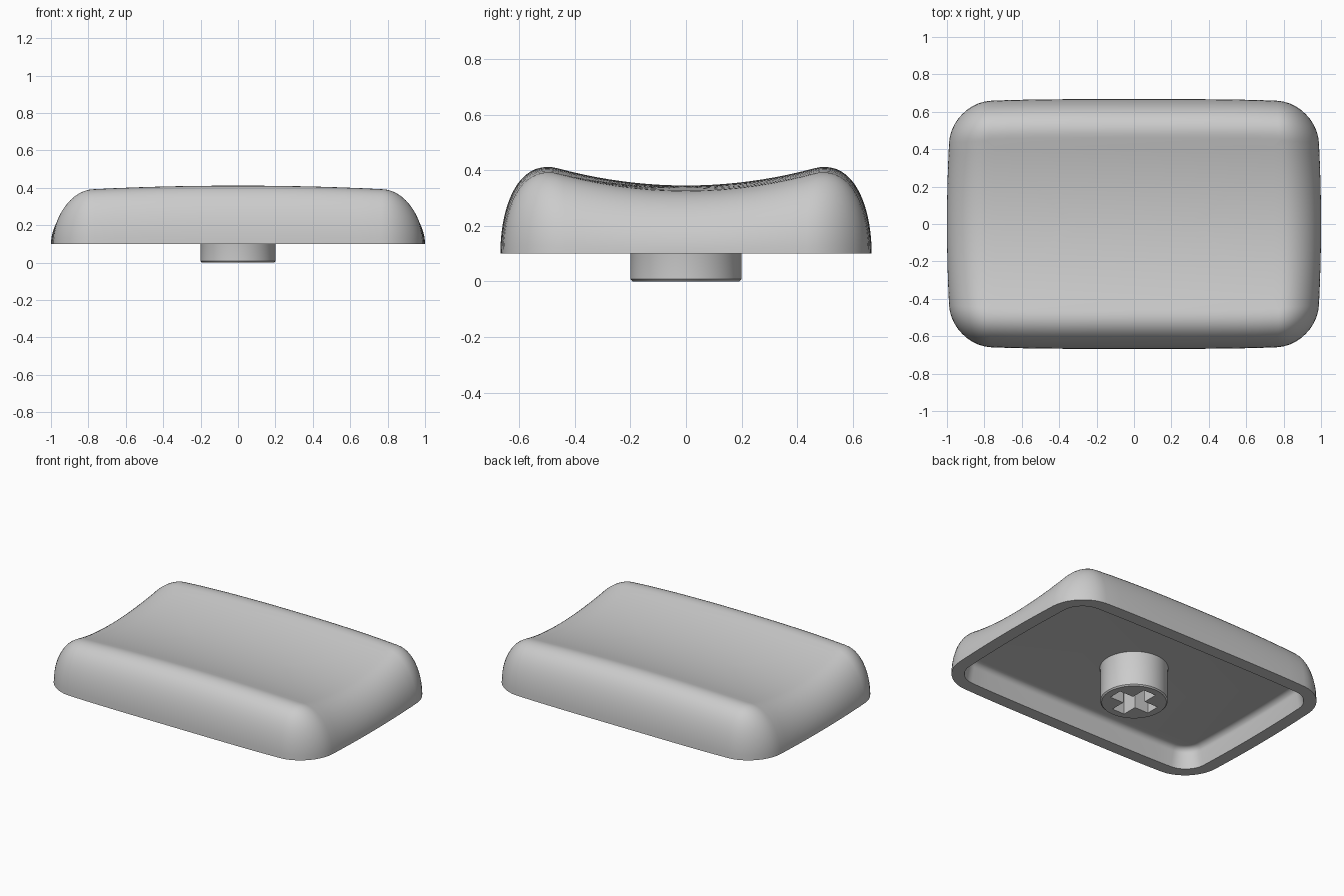
import bpy, bmesh, math

if "Cube" in bpy.data.objects:
    bpy.data.objects.remove(bpy.data.objects["Cube"], do_unlink=True)

grey = bpy.data.materials.new("light grey plastic")
grey.use_nodes = True
grey.diffuse_color = (0.6, 0.6, 0.6, 1)
grey.node_tree.nodes["Principled BSDF"].inputs["Base Color"].default_value = (0.6, 0.6, 0.6, 1)

HALF_X, HALF_Y, CORNER, ROUND, BASE = 0.975, 0.645, 0.21, 0.2, 0.1


def make_object(name, bm):
    bmesh.ops.recalc_face_normals(bm, faces=bm.faces)
    mesh = bpy.data.meshes.new(name)
    bm.to_mesh(mesh)
    bm.free()
    mesh.materials.append(grey)
    ob = bpy.data.objects.new(name, mesh)
    bpy.context.collection.objects.link(ob)
    return ob


def shade(ob):
    bpy.ops.object.select_all(action="DESELECT")
    ob.select_set(True)
    bpy.context.view_layer.objects.active = ob
    bpy.ops.object.shade_smooth_by_angle(angle=math.radians(35))


def loft(rings, cap_start=True, cap_end=True):
    """Skin a list of equally long closed rings."""
    bm = bmesh.new()
    loops = [[bm.verts.new(p) for p in ring] for ring in rings]
    for a, b in zip(loops, loops[1:]):
        for i in range(len(a)):
            j = (i + 1) % len(a)
            bm.faces.new((a[i], a[j], b[j], b[i]))
    if cap_start:
        bm.faces.new(loops[0][::-1])
    if cap_end:
        bm.faces.new(loops[-1])
    bmesh.ops.remove_doubles(bm, verts=bm.verts, dist=0.0002)
    return bm


def outline(inset):
    """Rounded rectangle with softly bowed sides, moved inward by inset."""
    hx, hy = HALF_X - inset, HALF_Y - inset
    r = max(CORNER - inset, 0)
    arcs = []
    for k, (sx, sy) in enumerate([(1, 1), (-1, 1), (-1, -1), (1, -1)]):
        angles = [(k + i / 10) * math.pi / 2 for i in range(11)]
        arcs.append([(sx * (hx - r) + r * math.cos(t), sy * (hy - r) + r * math.sin(t))
                     for t in angles])
    points = []
    for k, arc in enumerate(arcs):
        points += arc
        (x0, y0), (x1, y1) = arc[-1], arcs[(k + 1) % 4][0]
        points += [(x0 + (x1 - x0) * i / 14, y0 + (y1 - y0) * i / 14) for i in range(1, 14)]
    return [(x * (1 + 0.0256 * (1 - (y / HALF_Y) ** 2)),
             y * (1 + 0.035 * (1 - (x / HALF_X) ** 4))) for x, y in points]


def flat_ring(inset, z):
    return [(x, y, z) for x, y in outline(inset)]


def top_ring(inset, rise):
    """Ring on the dished top, blended down to the base by rise."""
    return [(x, y, BASE + rise * (0.345 + 0.29 * y * y - 0.03 * x * x - BASE))
            for x, y in outline(inset)]


# Cap shell: hollow underside, rim, rounded wall, dished top
rings = []
for i in range(7):
    t = i / 6 * math.pi / 2
    rings.append(flat_ring(0.14 - 0.04 * math.sin(t), 0.19 + 0.04 * math.cos(t)))
rings.append(flat_ring(0.08, BASE))
for i in range(17):
    t = i / 16 * math.pi / 2
    rings.append(top_ring(ROUND * (1 - math.cos(t)), math.sin(t)))
for i in range(1, 11):
    rings.append(top_ring(ROUND + (HALF_Y - ROUND) * i / 10, 1))
cap = make_object("cap_shell", loft(rings, cap_end=False))
shade(cap)

# Round stem with a chamfered foot and a small flare at the ceiling
stem_rings = [[(r * math.cos(a * math.tau / 64), r * math.sin(a * math.tau / 64), z)
               for a in range(64)]
              for r, z in [(0.192, 0), (0.2, 0.008), (0.2, 0.222), (0.208, 0.24)]]
stem = make_object("stem", loft(stem_rings))

# Cross-shaped socket cut into the stem
bpy.context.view_layer.objects.active = stem
for sx, sy in [(0.29, 0.09), (0.09, 0.29)]:
    bm = bmesh.new()
    bmesh.ops.create_cube(bm, size=1)
    bmesh.ops.scale(bm, vec=(sx, sy, 0.4), verts=bm.verts)
    cutter = make_object("socket_cutter", bm)
    cutter.hide_render = True
    mod = stem.modifiers.new("socket", "BOOLEAN")
    mod.operation = "DIFFERENCE"
    mod.solver = "EXACT"
    mod.object = cutter
    bpy.ops.object.modifier_apply(modifier=mod.name)
    bpy.data.objects.remove(cutter, do_unlink=True)
shade(stem)
